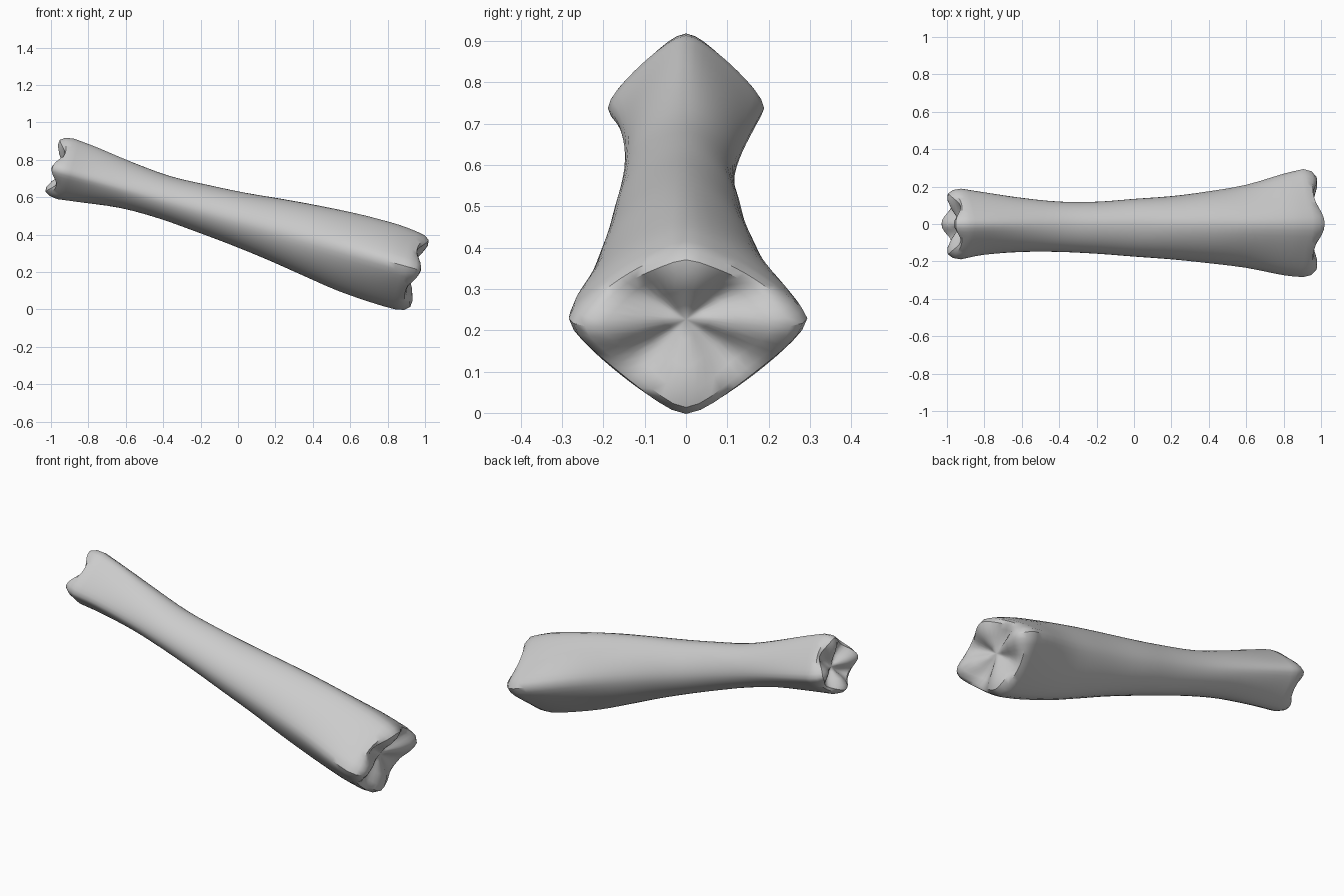
import bpy
import bmesh
import math
from mathutils import Vector

cube = bpy.data.objects.get("Cube")
if cube:
    bpy.data.objects.remove(cube, do_unlink=True)

SIDES = 48
ORIGIN = Vector((0, 0, 0.48))
TILT = math.radians(15.5)
ALONG = Vector((math.cos(TILT), 0, -math.sin(TILT)))
UP = Vector((math.sin(TILT), 0, math.cos(TILT)))

# Shaft stations: distance, left/back half width, front half width, height, depth, roundness
STATIONS = [
    (-0.96, 0.19, 0.19, 0.184, 0.153, 1.2),
    (-0.83, 0.17, 0.165, 0.172, 0.135, 1.3),
    (-0.62, 0.14, 0.15, 0.145, 0.108, 1.6),
    (-0.41, 0.12, 0.15, 0.128, 0.107, 1.8),
    (-0.2, 0.12, 0.16, 0.137, 0.122, 1.8),
    (0, 0.135, 0.175, 0.15, 0.14, 1.8),
    (0.21, 0.15, 0.19, 0.172, 0.165, 1.7),
    (0.41, 0.175, 0.21, 0.19, 0.195, 1.6),
    (0.62, 0.21, 0.235, 0.203, 0.225, 1.4),
    (0.83, 0.27, 0.275, 0.205, 0.238, 1.25),
    (0.94, 0.295, 0.285, 0.195, 0.238, 1.15),
]
# Cap rings: scale, outward offset, extra lobe offset
CAP = [(0.96, 0.035, 0.01), (0.86, 0.05, 0.022), (0.7, 0.045, 0.03),
       (0.45, 0.03, 0.025), (0.2, 0.015, 0.008)]


def smooth_between(a, b, c, d, t):
    """Catmull-Rom blend of whole stations."""
    return [0.5 * (2 * q + (r - p) * t + (2 * p - 5 * q + 4 * r - s) * t * t
                   + (3 * q - p - 3 * r + s) * t ** 3)
            for p, q, r, s in zip(a, b, c, d)]


def section(station):
    """Rounded diamond outline as (angle, y, height) tuples."""
    _, back, front, top, bottom, power = station
    soft = 0.1
    norm = 1 + soft ** power
    points = []
    for i in range(SIDES):
        ang = math.tau * i / SIDES
        c, s = math.cos(ang), math.sin(ang)
        total = math.hypot(c, soft) ** power + math.hypot(s, soft) ** power
        r = (norm / total) ** (1 / power)
        points.append((ang, r * c * (back if c > 0 else front),
                       r * s * (top if s > 0 else bottom)))
    return points


def place(dist, y, height):
    return ORIGIN + ALONG * dist + UP * height + Vector((0, y, 0))


bm = bmesh.new()


def add_ring(station, scale=1, side=0, offset=0, lobe=0):
    ring = []
    for ang, y, h in section(station):
        push = side * (offset + lobe * math.cos(4 * ang))
        ring.append(bm.verts.new(place(station[0] + push, y * scale, h * scale)))
    return ring


def cap_rings(station, side):
    return [add_ring(station, k, side, off, lobe) for k, off, lobe in CAP]


# Shaft with flared ends
last = len(STATIONS) - 1
shaft = []
for n in range(last):
    four = [STATIONS[min(max(n + k, 0), last)] for k in (-1, 0, 1, 2)]
    shaft += [add_ring(smooth_between(*four, step / 3)) for step in range(3)]
shaft.append(add_ring(STATIONS[-1]))

# Lobed, dished joint ends
rings = cap_rings(STATIONS[0], -1)[::-1] + shaft + cap_rings(STATIONS[-1], 1)
for a, b in zip(rings, rings[1:]):
    for i in range(SIDES):
        j = (i + 1) % SIDES
        bm.faces.new((a[i], a[j], b[j], b[i]))
for ring, station, side in ((rings[0], STATIONS[0], -1), (rings[-1], STATIONS[-1], 1)):
    hub = bm.verts.new(place(station[0] + side * 0.01, 0, 0))
    for i in range(SIDES):
        bm.faces.new((ring[i], ring[(i + 1) % SIDES], hub))
bmesh.ops.recalc_face_normals(bm, faces=bm.faces[:])

mesh = bpy.data.meshes.new("bone")
bm.to_mesh(mesh)
bm.free()
bone = bpy.data.objects.new("bone", mesh)
bpy.context.collection.objects.link(bone)

# Plain grey surface
grey = bpy.data.materials.new("light_grey")
grey.use_nodes = True
colour = (0.6, 0.6, 0.6, 1)
grey.diffuse_color = colour
grey.node_tree.nodes["Principled BSDF"].inputs["Base Color"].default_value = colour
mesh.materials.append(grey)

bpy.context.view_layer.objects.active = bone
bone.select_set(True)
bpy.ops.object.shade_smooth_by_angle(angle=math.radians(40))
